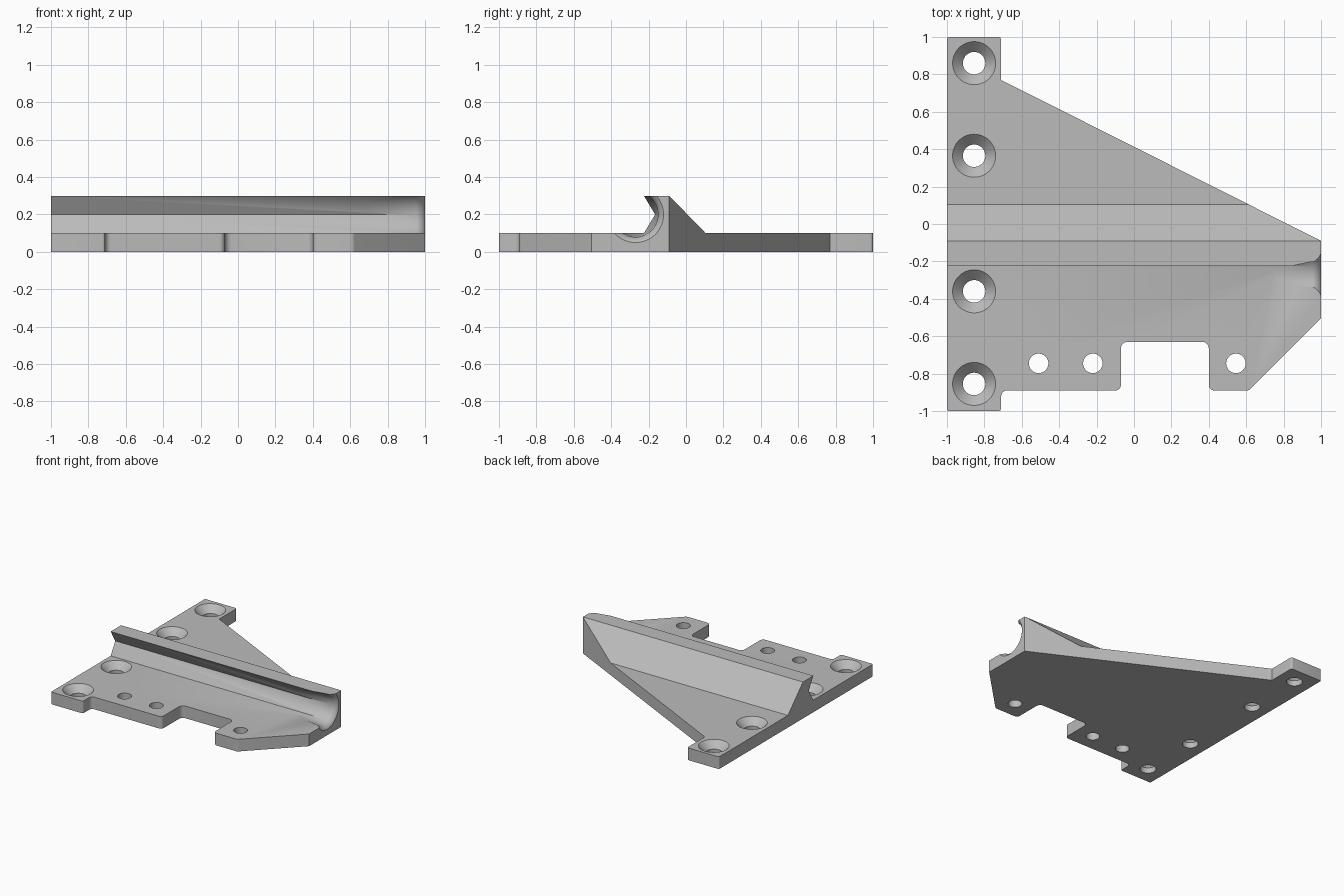
import bpy, bmesh
from math import radians, sin, cos, tan, pi
from mathutils import Vector, Matrix

cube = bpy.data.objects.get("Cube")
if cube:
    bpy.data.objects.remove(cube)

grey = bpy.data.materials.new("plain grey")
grey.use_nodes = True
colour = (0.5, 0.5, 0.5, 1)
grey.diffuse_color = colour
grey.node_tree.nodes["Principled BSDF"].inputs["Base Color"].default_value = colour


def finish(name, bm):
    bmesh.ops.recalc_face_normals(bm, faces=bm.faces)
    mesh = bpy.data.meshes.new(name)
    bm.to_mesh(mesh)
    bm.free()
    mesh.materials.append(grey)
    obj = bpy.data.objects.new(name, mesh)
    bpy.context.collection.objects.link(obj)
    return obj


def prism(name, points, push):
    """Extrude a flat polygon along a vector."""
    bm = bmesh.new()
    face = bm.faces.new([bm.verts.new(p) for p in points])
    out = bmesh.ops.extrude_face_region(bm, geom=[face], use_keep_orig=True)
    verts = [g for g in out["geom"] if isinstance(g, bmesh.types.BMVert)]
    bmesh.ops.translate(bm, verts=verts, vec=push)
    return finish(name, bm)


def lathe(name, profile, place, sides=64):
    """Closed turned solid from (height, radius) pairs about local z."""
    bm = bmesh.new()
    rings = [[bm.verts.new((r * cos(2 * pi * i / sides), r * sin(2 * pi * i / sides), h))
              for i in range(sides)] for h, r in profile]
    for low, high in zip(rings, rings[1:]):
        for i in range(sides):
            j = (i + 1) % sides
            bm.faces.new((low[i], low[j], high[j], high[i]))
    bm.faces.new(rings[0])
    bm.faces.new(rings[-1])
    bm.transform(place)
    return finish(name, bm)


def rounded(corners, steps=6):
    """Outline with each (x, y, radius) corner replaced by an arc."""
    pts = []
    for k, (x, y, r) in enumerate(corners):
        p = Vector((x, y))
        if not r:
            pts.append((x, y, 0))
            continue
        a = (Vector(corners[k - 1][:2]) - p).normalized()
        b = (Vector(corners[(k + 1) % len(corners)][:2]) - p).normalized()
        half = a.angle(b) / 2
        centre = p + (a + b).normalized() * r / sin(half)
        start = p + a * r / tan(half) - centre
        sweep = start.angle_signed(p + b * r / tan(half) - centre)
        for s in range(steps + 1):
            q = centre + Matrix.Rotation(-sweep * s / steps, 2) @ start
            pts.append((q.x, q.y, 0))
    return pts


# Bracket blank, full height of the rail
outline = [(-1, -1, .012), (-.71, -1, .015), (-.71, -.89, .03), (-.07, -.89, .03),
           (-.07, -.63, .035), (.4, -.63, .035), (.4, -.89, .03), (.615, -.89, .03),
           (1, -.505, 0), (1, -.09, 0), (-.71, .77, 0), (-.71, 1, .015), (-1, 1, .012)]
body = prism("mounting_bracket", rounded(outline), (0, 0, .3))

# Cutters that leave the plate and the undercut rail
front = [(-2, .1), (-.225, .1), (-.165, .2), (-.225, .3), (-.285, .4), (-2, .4)]
back = [(.105, .1), (-.09, .3), (-.1875, .4), (2, .4), (2, .1)]
cutters = [prism(n, [(-1.5, y, z) for y, z in pts], (3, 0, 0))
           for n, pts in (("front_cutter", front), ("back_cutter", back))]

# Countersunk screw holes along the left edge of the plan
for y in (.86, .365, -.36, -.855):
    cutters.append(lathe("countersink_cutter", [(-.1, .06), (.045, .06), (.1, .115), (.15, .165)],
                         Matrix.Translation((-.855, y, 0))))

# Plain holes along the front edge
for x in (-.51, -.22, .545):
    cutters.append(lathe("hole_cutter", [(-.1, .052), (.2, .052)],
                         Matrix.Translation((x, -.745, 0))))

# Tapered lead-in with a flared mouth at the end of the rail
mouth = [(.5, .073), (.94, .12)]
for step in range(1, 7):
    a = radians(step * 10)
    mouth.append((.948 + .06 * sin(a), .18 - .06 * cos(a)))
mouth.append((1.05, .22))
cutters.append(lathe("lead_in_cutter", mouth,
                     Matrix.Translation((0, -.27, .2)) @ Matrix.Rotation(radians(90), 4, "Y")))

# Cut everything, then drop the cutters
for cutter in cutters:
    cutter.hide_render = True
    mod = body.modifiers.new("cut", "BOOLEAN")
    mod.operation = "DIFFERENCE"
    mod.solver = "EXACT"
    mod.object = cutter
graph = bpy.context.evaluated_depsgraph_get()
result = bpy.data.meshes.new_from_object(body.evaluated_get(graph))
body.modifiers.clear()
body.data = result
for cutter in cutters:
    bpy.data.objects.remove(cutter)

bpy.ops.object.select_all(action="DESELECT")
body.select_set(True)
bpy.context.view_layer.objects.active = body
bpy.ops.object.shade_smooth_by_angle(angle=radians(30))
